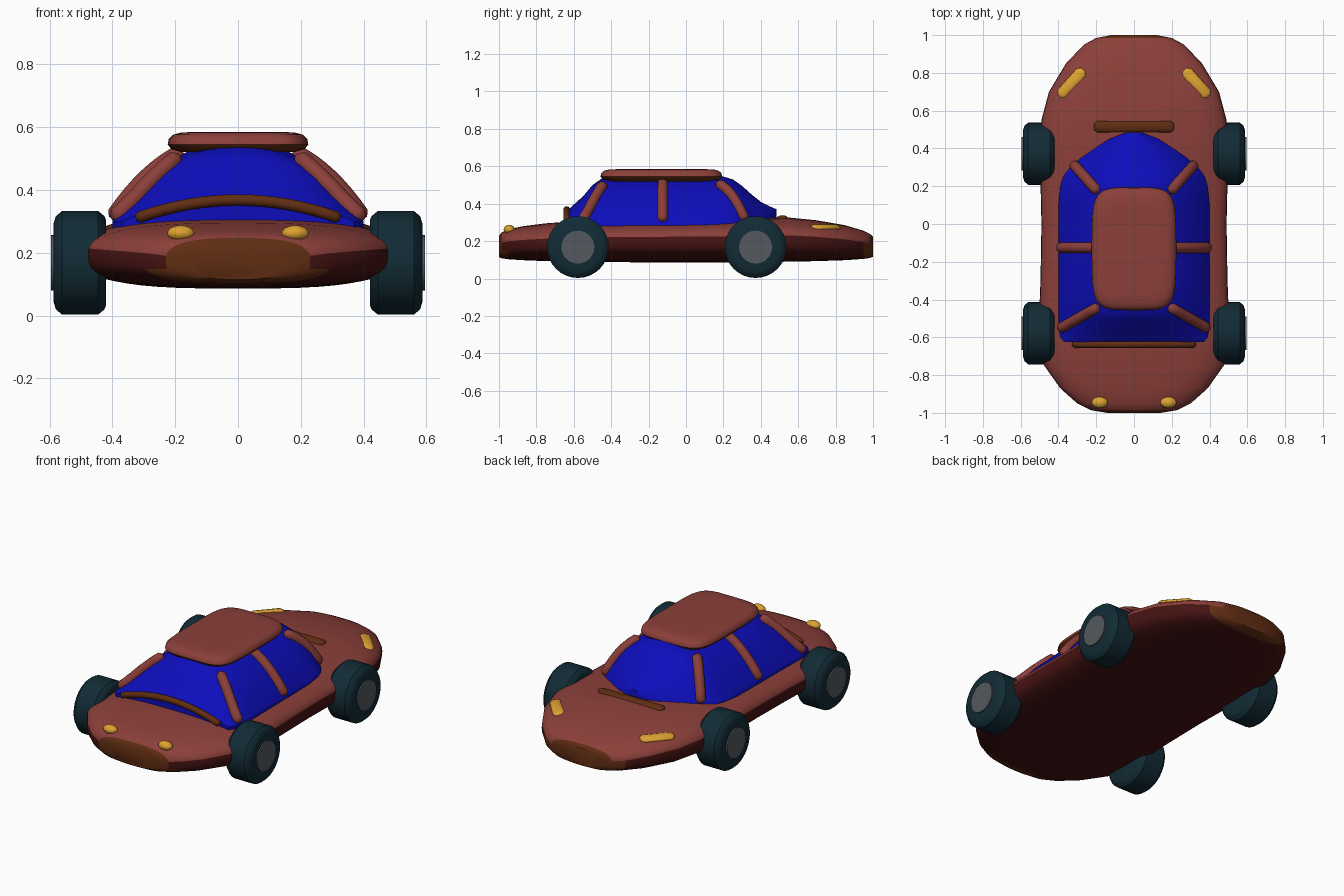
import bpy, bmesh, math
from mathutils import Vector

if "Cube" in bpy.data.objects:
    bpy.data.objects.remove(bpy.data.objects["Cube"])


def material(name, rgb):
    m = bpy.data.materials.new(name)
    m.diffuse_color = (*rgb, 1)
    m.use_nodes = True
    m.node_tree.nodes["Principled BSDF"].inputs["Base Color"].default_value = m.diffuse_color
    return m


RED = material("red_paint", (0.26, 0.05, 0.042))
MAROON = material("dark_maroon", (0.06, 0.006, 0.006))
BROWN = material("brown_trim", (0.117, 0.026, 0.006))
BLUE = material("blue_glass", (0.004, 0.004, 0.5))
RUBBER = material("dark_rubber", (0.006, 0.024, 0.036))
GREY = material("grey_hub", (0.09, 0.1, 0.115))
AMBER = material("amber_light", (0.72, 0.36, 0.03))


def smooth(obj, angle=40):
    bpy.ops.object.select_all(action='DESELECT')
    obj.select_set(True)
    bpy.context.view_layer.objects.active = obj
    bpy.ops.object.shade_smooth_by_angle(angle=math.radians(angle))


def loft(name, rings, mats, rule=None, angle=40):
    """Skin closed rings of points, cap both ends; rule(centre, k) picks a slot."""
    bm = bmesh.new()
    rows = [[bm.verts.new(p) for p in ring] for ring in rings]
    n = len(rows[0])
    picks = []
    for a, b in zip(rows, rows[1:]):
        for k in range(n):
            f = bm.faces.new((a[k], a[(k + 1) % n], b[(k + 1) % n], b[k]))
            picks.append((f, k))
    picks += [(bm.faces.new(r), -1) for r in (rows[0], rows[-1])]
    if rule:
        for f, k in picks:
            f.material_index = rule(f.calc_center_median(), k)
    bmesh.ops.recalc_face_normals(bm, faces=bm.faces)
    me = bpy.data.meshes.new(name)
    bm.to_mesh(me)
    bm.free()
    for m in mats:
        me.materials.append(m)
    obj = bpy.data.objects.new(name, me)
    bpy.context.collection.objects.link(obj)
    smooth(obj, angle)
    return obj


def tube(name, points, radius, mat):
    """Round bar swept along a smooth path, closed by rounded ends."""
    pts = [Vector(p) for p in points]
    first, last = (pts[0] - pts[1]).normalized(), (pts[-1] - pts[-2]).normalized()
    path = [(pts[0] + first * radius * 0.6, 0.5)] + [(p, 1) for p in pts]
    path += [(pts[-1] + last * radius * 0.6, 0.5)]
    rings = []
    for i, (p, s) in enumerate(path):
        t = (path[min(i + 1, len(path) - 1)][0] - path[max(i - 1, 0)][0]).normalized()
        u = t.cross(Vector((0, 1, 0))).normalized()
        v = t.cross(u)
        rings.append([p + radius * s * (u * math.cos(a) + v * math.sin(a))
                      for a in (math.tau * k / 12 for k in range(12))])
    return loft(name, rings, [mat], angle=60)


def spow(v, e):
    return math.copysign(abs(v) ** e, v)


def lerp(table, y):
    for (y0, *a), (y1, *b) in zip(table, table[1:]):
        if y <= y1:
            t = (y - y0) / (y1 - y0)
            return [p + (q - p) * t for p, q in zip(a, b)]
    return table[-1][1:]


# Body: sections of y, half width, top, bottom
BODY = [(-1, .14, .228, .115), (-.985, .23, .247, .108), (-.95, .30, .264, .103),
        (-.87, .39, .28, .098), (-.75, .475, .295, .093), (-.6, .507, .306, .09),
        (-.3, .495, .314, .087), (0, .49, .318, .086), (.3, .497, .322, .087),
        (.55, .49, .326, .09), (.7, .45, .311, .093), (.85, .36, .285, .098),
        (.95, .265, .255, .105), (.985, .20, .238, .11), (1, .12, .222, .117)]
N = 48
body_rings = []
for y, w, top, bot in BODY:
    zc = bot + 0.48 * (top - bot)
    ring = []
    for k in range(N):
        c, s = math.cos(math.tau * k / N), math.sin(math.tau * k / N)
        e = 2 / 2.7 if s > 0 else 2 / 3
        ring.append((w * spow(c, e), y, zc + ((top - zc) if s > 0 else (zc - bot)) * spow(s, e)))
    body_rings.append(ring)


def body_rule(c, k):
    upper = 1 <= k <= N // 2 - 2
    if abs(c.x) < 0.26 and abs(c.y) > (0.98 if upper else 0.93):
        return 2
    return 0 if upper else 1


loft("body", body_rings, [RED, MAROON, BROWN], body_rule)

# Glass cabin: y, half width, peak height
CABIN = [(-.625, .37, .37), (-.6, .39, .395), (-.55, .40, .44), (-.5, .40, .50), (-.45, .40, .535),
         (-.3, .40, .548), (.1, .40, .55), (.2, .39, .545), (.25, .375, .53), (.3, .34, .495),
         (.35, .29, .45), (.4, .225, .41), (.45, .15, .385), (.485, .05, .37)]


def cabin_z(x, y):
    w, peak = lerp(CABIN, y)
    return 0.3 + (peak - 0.3) * (1 - min(1, abs(x) / w) ** 2.4)


cabin_rings = []
for y, w, peak in CABIN:
    xs = [w * math.sin(math.pi / 2 * i / 12) for i in range(-12, 13)]
    cabin_rings.append([(-w, y, .26)] + [(x, y, cabin_z(x, y)) for x in xs] + [(w, y, .26)])
loft("cabin_glass", cabin_rings, [BLUE])

# Roof slab with brown underside
roof_rings = []
for z, s in ((.52, .80), (.53, .95), (.545, 1), (.562, .985), (.576, .92), (.583, .8), (.585, .55)):
    roof_rings.append([(.224 * s * spow(math.cos(a), .42),
                        -.132 + (.325 - .224 * (1 - s)) * spow(math.sin(a), .42), z)
                       for a in (math.tau * k / 48 for k in range(48))])
loft("roof", roof_rings, [RED, BROWN], lambda c, k: 1 if c.z < .55 else 0)

# Pillars follow the glass
for side, tag in ((-1, "left"), (1, "right")):
    for name, (x0, y0), (x1, y1) in (("front", (.385, -.55), (.2, -.445)),
                                     ("middle", (.39, -.125), (.19, -.125)),
                                     ("rear", (.315, .31), (.2, .18))):
        pts = []
        for i in range(9):
            t = i / 8
            x, y = x0 + (x1 - x0) * t, y0 + (y1 - y0) * t
            pts.append((side * x, y, cabin_z(x, y) + .006))
        tube(f"{name}_pillar_{tag}", pts, .028, RED)

# Trim at the foot of both screens
tube("front_screen_trim", [(.315 * i / 8, -.638, .368 - .055 * (i / 8) ** 2) for i in range(-8, 9)],
     .018, BROWN)
rear_trim = tube("rear_screen_trim", [(-.195, 0, 0), (.195, 0, 0)], .03, BROWN)
rear_trim.location = (0, .515, .322)
rear_trim.scale.z = .55


def disc_rings(side, y, profile, n=32):
    return [[(side * x, y + r * math.cos(math.tau * k / n), .168 + r * math.sin(math.tau * k / n))
             for k in range(n)] for x, r in profile]


# Wheels, hubs and lights on both sides
for side, tag in ((-1, "left"), (1, "right")):
    for end, y in (("front", -.578), ("rear", .372)):
        loft(f"{end}_tyre_{tag}", disc_rings(side, y, (
            (.42, .135), (.425, .148), (.445, .165), (.56, .165), (.58, .148), (.587, .125))), [RUBBER])
        loft(f"{end}_hub_{tag}", disc_rings(side, y, ((.5, .088), (.595, .088))), [GREY])
    bpy.ops.mesh.primitive_uv_sphere_add(segments=20, ring_count=12, location=(side * .182, -.945, .262))
    lamp = bpy.context.object
    lamp.name = f"front_light_{tag}"
    lamp.scale = (.043, .03, .025)
    lamp.data.materials.append(AMBER)
    smooth(lamp, 60)
    bar = tube(f"rear_light_{tag}", [(-.075, 0, 0), (.075, 0, 0)], .033, AMBER)
    bar.location = (side * .33, .745, .272)
    bar.rotation_euler = (math.radians(-8), 0, -side * math.radians(48))
    bar.scale.z = .55
